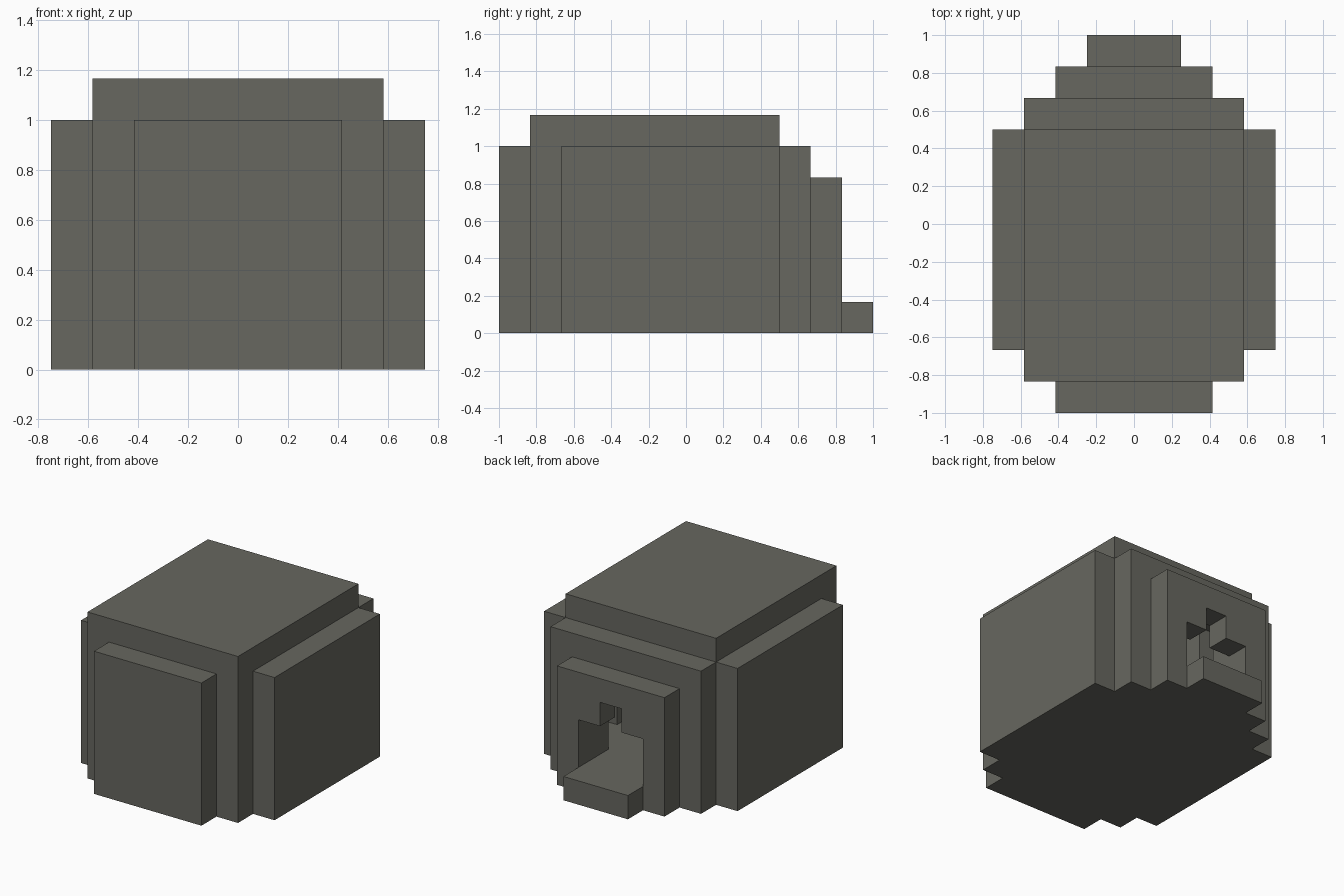
import bpy, bmesh, math
from itertools import product
from mathutils import Vector

UNIT = 1 / 6  # edge of one block

cube = bpy.data.objects.get("Cube")
if cube:
    bpy.data.objects.remove(cube, do_unlink=True)

stone = bpy.data.materials.new("dark_warm_grey")
stone.use_nodes = True
colour = (0.135, 0.135, 0.115, 1)
stone.diffuse_color = colour
stone.node_tree.nodes["Principled BSDF"].inputs["Base Color"].default_value = colour

# Boxes in block units: half width, back-to-front range in y, range in z
SOLID = [
    (3.5, -5, 3, 0, 7),   # main dome
    (4.5, -4, 3, 0, 6),   # side walls
    (2.5, -6, -5, 0, 6),  # front panel
    (3.5, 3, 4, 0, 6),    # rear shoulder
    (2.5, 4, 5, 0, 5),    # door wall
    (1.5, 5, 6, 0, 1),    # doorstep
]
HOLLOW = [
    (3.5, 1, 3, 1, 6),    # wide part of the room
    (2.5, -5, 1, 1, 6),   # narrow part of the room
    (1.5, 3, 4, 1, 5),    # passage
    (1.5, 4, 5, 1, 3),    # doorway
    (0.5, 4, 5, 3, 4),    # notch above the doorway
]


def inside(boxes, p):
    return any(abs(p.x) < w and y0 < p.y < y1 and z0 < p.z < z1
               for w, y0, y1, z0, z1 in boxes)


def filled(p):
    return inside(SOLID, p) and not inside(HOLLOW, p)


def add_wall(bm, centre, normal):
    """One square where a filled block meets the air."""
    u = Vector((normal.y, normal.z, normal.x))
    v = normal.cross(u)
    mid = centre + normal / 2
    corners = [mid + (u * a + v * b) / 2
               for a, b in ((-1, -1), (1, -1), (1, 1), (-1, 1))]
    bm.faces.new([bm.verts.new(c * UNIT) for c in corners])


# Block-built hut shell
bm = bmesh.new()
axes = [Vector(a) * s for a in ((1, 0, 0), (0, 1, 0), (0, 0, 1)) for s in (1, -1)]
for i, j, k in product(range(-4, 5), range(-6, 6), range(7)):
    block = Vector((i, j + 0.5, k + 0.5))
    if filled(block):
        for n in axes:
            if not filled(block + n):
                add_wall(bm, block, n)

# Weld the squares and merge them into large flat faces
bmesh.ops.remove_doubles(bm, verts=bm.verts, dist=0.001)
bmesh.ops.dissolve_limit(bm, angle_limit=math.radians(1),
                         verts=bm.verts, edges=bm.edges)
mesh = bpy.data.meshes.new("hut_shell")
bm.to_mesh(mesh)
bm.free()
mesh.materials.append(stone)
hut = bpy.data.objects.new("hut_shell", mesh)
bpy.context.collection.objects.link(hut)
